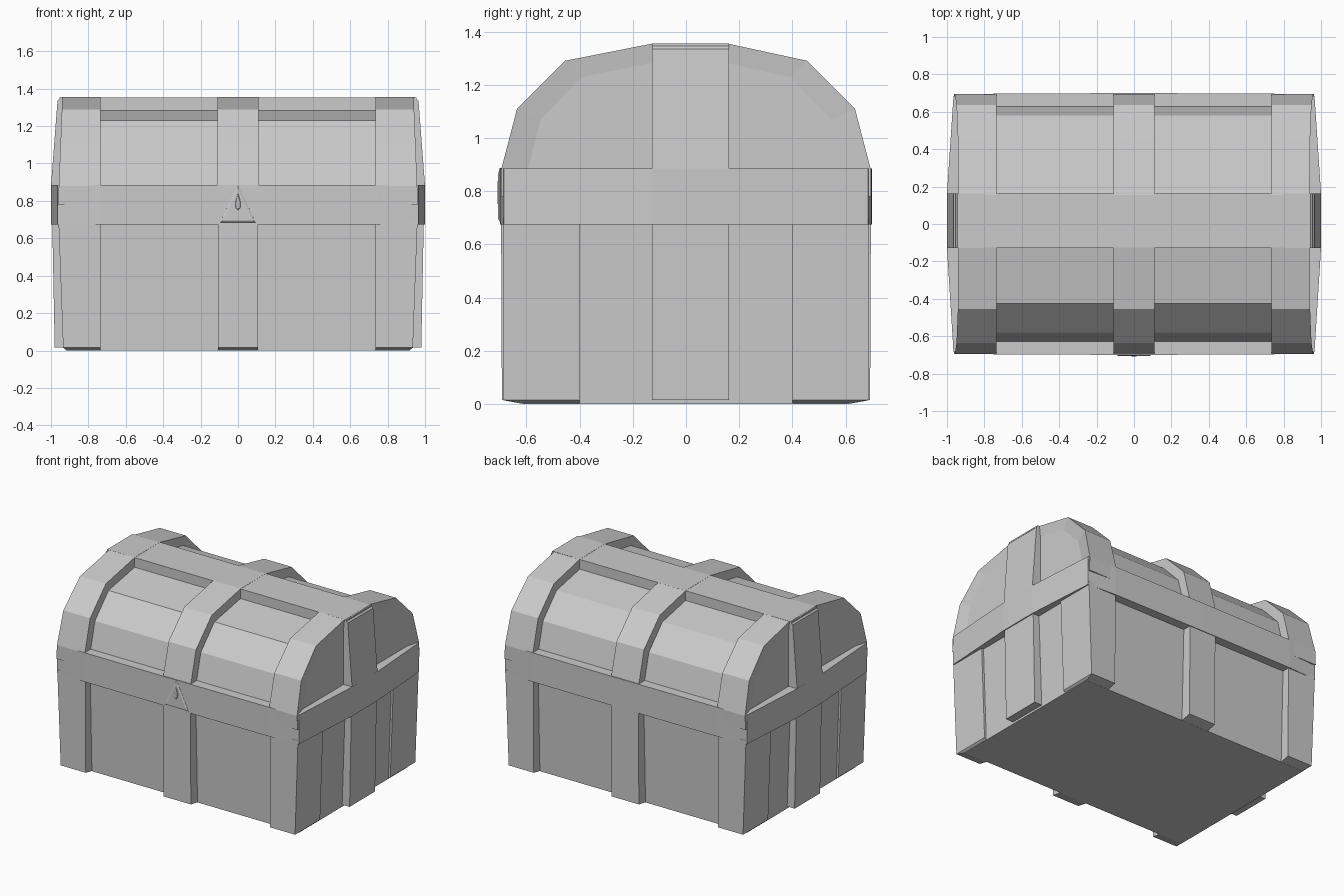
import bpy, bmesh

cube = bpy.data.objects.get("Cube")
if cube:
    bpy.data.objects.remove(cube, do_unlink=True)

GREY = (0.6, 0.6, 0.6, 1.0)
mat = bpy.data.materials.new("plain grey")
mat.use_nodes = True
mat.diffuse_color = GREY
bsdf = mat.node_tree.nodes["Principled BSDF"]
bsdf.inputs["Base Color"].default_value = GREY
bsdf.inputs["Roughness"].default_value = 0.8


def loft(name, rings):
    """Skin a closed solid through rings that share one point count."""
    bm = bmesh.new()
    loops = [[bm.verts.new(p) for p in ring] for ring in rings]
    n = len(loops[0])
    for a, b in zip(loops, loops[1:]):
        for i in range(n):
            j = (i + 1) % n
            bm.faces.new((a[i], a[j], b[j], b[i]))
    bm.faces.new(loops[0])
    bm.faces.new(loops[-1])
    bmesh.ops.recalc_face_normals(bm, faces=bm.faces)
    me = bpy.data.meshes.new(name)
    bm.to_mesh(me)
    bm.free()
    me.materials.append(mat)
    ob = bpy.data.objects.new(name, me)
    bpy.context.collection.objects.link(ob)
    return ob


def rect(x0, x1, y0, y1, z):
    return [(x0, y0, z), (x1, y0, z), (x1, y1, z), (x0, y1, z)]


def slice_x(profile, x):
    return [(x, y, z) for y, z in profile]


BEAM = (-0.128, 0.162)      # width of the ridge and end straps
OUTER = [(-0.695, 0.78), (-0.695, 0.88), (-0.635, 1.11), (-0.455, 1.29), (-0.125, 1.355),
         (0.155, 1.355), (0.455, 1.29), (0.635, 1.11), (0.695, 0.88), (0.695, 0.78)]
INNER = [(-0.63, 0.78), (-0.63, 0.88), (-0.58, 1.07), (-0.425, 1.23), (-0.125, 1.285),
         (0.155, 1.285), (0.425, 1.23), (0.58, 1.07), (0.63, 0.88), (0.63, 0.78)]

# Body box, slightly narrower at the foot
loft("body_box", [rect(-0.92, 0.92, -0.615, 0.615, 0.0),
                  rect(-0.945, 0.945, -0.635, 0.635, 0.72)])

# Recessed lid panels
loft("lid_panels", [slice_x(INNER, -0.91), slice_x(INNER, 0.91)])

# Bulging collar around the rim of the lid
half = [(0.965, -0.685), (1.0, BEAM[0]), (1.0, BEAM[1]), (0.965, 0.685), (0.74, 0.697), (0.0, 0.7)]
plan = half + [(-x, y) for x, y in half[-2::-1]] + [(0.0, -0.7)]
plan = [(0.74, -0.697)] + plan[:-1] + [(-0.74, -0.697), (0.0, -0.7)]
loft("lid_collar", [[(x, y, 0.675) for x, y in plan], [(x, y, 0.885) for x, y in plan]])

# Middle arch and ridge beam
loft("middle_arch", [slice_x(OUTER, -0.11), slice_x(OUTER, 0.11)])
loft("ridge_beam", [rect(-0.955, 0.955, *BEAM, 1.2), rect(-0.955, 0.955, *BEAM, 1.354)])

for s, side in ((1, "left"), (-1, "right")):
    # End arch: outer face leans in and dishes into a sunken panel
    edge = [(s * (0.958 - 0.04 * (z - 0.88)), y, z) for y, z in OUTER]
    dish = [(s * 0.932, y * 0.86, 0.78 + (z - 0.78) * 0.88) for y, z in OUTER]
    loft(side + "_end_arch", [slice_x(OUTER, s * 0.735), edge, dish])

    # End strap from foot to ridge
    steps = ((0.015, 0.98), (0.68, 0.993), (0.88, 1.0), (1.335, 0.965), (1.355, 0.945))
    loft(side + "_end_strap", [rect(s * 0.8, s * x, *BEAM, z) for z, x in steps])

# Straps on the front and back of the body
for s, face in ((-1, "front"), (1, "back")):
    loft(face + "_middle_strap",
         [rect(-0.108, 0.108, 0, s * 0.61, 0.0), rect(-0.108, 0.108, 0, s * 0.692, 0.015),
          rect(-0.108, 0.108, 0, s * 0.695, 0.7)])
    for t, side in ((1, "left"), (-1, "right")):
        loft(f"{face}_{side}_corner_post",
             [rect(t * 0.735, t * 0.915, s * 0.4, s * 0.61, 0.0),
              rect(t * 0.735, t * 0.935, s * 0.4, s * 0.685, 0.015),
              rect(t * 0.735, t * 0.96, s * 0.4, s * 0.688, 0.7)])

# Triangular lock plate with a pointed keyhole
def flat(points, y):
    return [(x, y, z) for x, z in points]

loft("lock_plate", [flat([(-0.096, 0.684), (0.096, 0.684), (0, 0.888)], -0.69),
                    flat([(-0.094, 0.686), (0.094, 0.686), (0, 0.886)], -0.701),
                    flat([(-0.080, 0.695), (0.080, 0.695), (0, 0.865)], -0.706)])
drop = [(0, 0.74), (0.016, 0.755), (0.02, 0.79), (0, 0.855), (-0.02, 0.79), (-0.016, 0.755)]
loft("keyhole", [flat(drop, -0.70),
                 flat([(x * 0.6, 0.79 + (z - 0.79) * 0.7) for x, z in drop], -0.709)])
